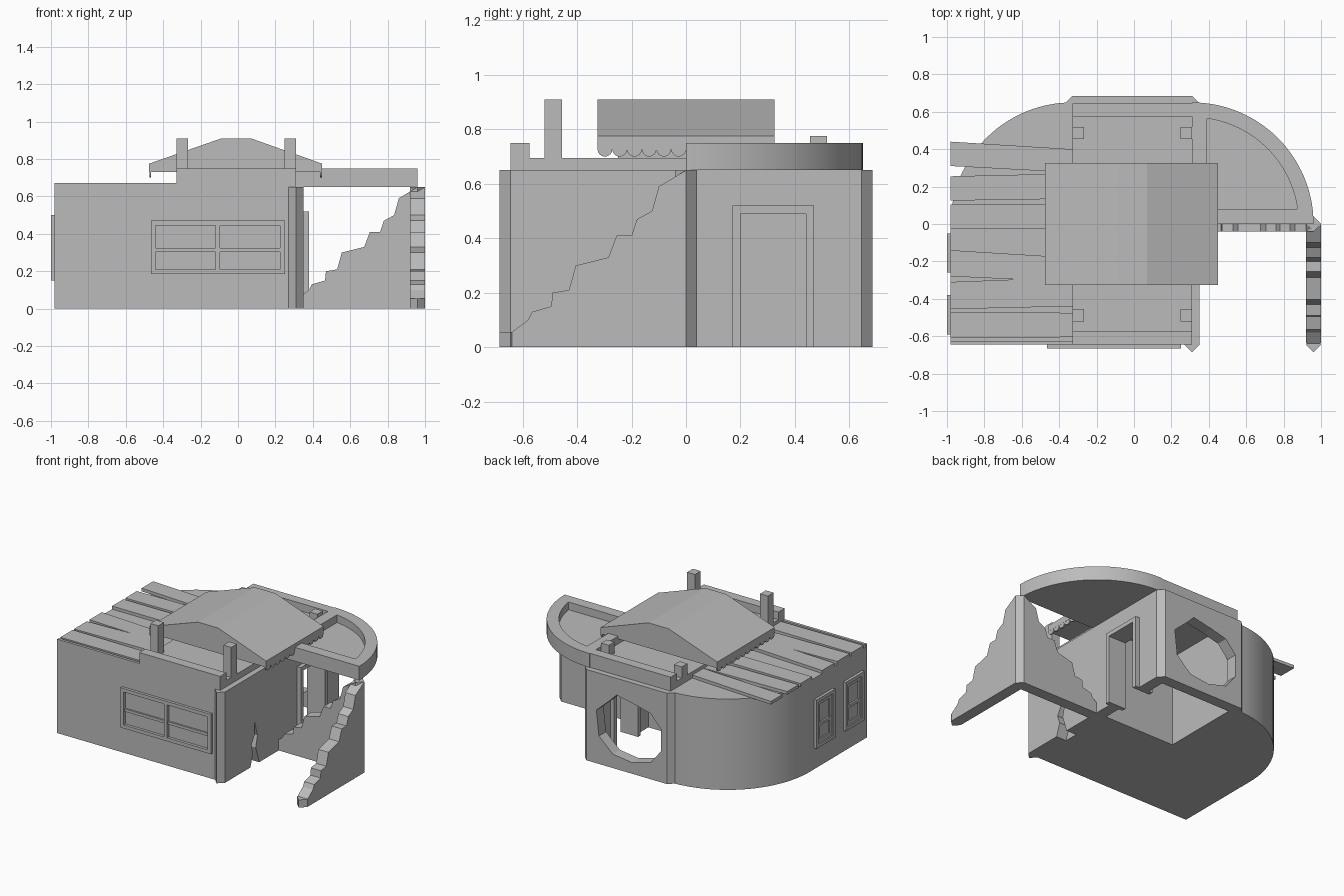
import bpy, bmesh, math
from mathutils import Vector

if "Cube" in bpy.data.objects:
    bpy.data.objects.remove(bpy.data.objects["Cube"], do_unlink=True)

stone = bpy.data.materials.new("grey stone")
stone.use_nodes = True
GREY = (0.5, 0.5, 0.5, 1)
stone.diffuse_color = GREY
stone.node_tree.nodes["Principled BSDF"].inputs["Base Color"].default_value = GREY


def plate(name, loops, axis, a, b, smooth=False):
    """Extrude flat outlines (the second one is a hole) along an axis from a to b."""
    place = {"x": lambda u, v: (a, u, v),
             "y": lambda u, v: (u, a, v),
             "z": lambda u, v: (u, v, a)}[axis]
    shift = Vector([(b - a) * (axis == k) for k in "xyz"])
    bm = bmesh.new()
    edges = []
    for loop in loops:
        vs = [bm.verts.new(place(u, v)) for u, v in loop]
        edges += [bm.edges.new((vs[i - 1], vs[i])) for i in range(len(vs))]
    if len(loops) == 1:
        bm.faces.new(vs)
    else:
        bmesh.ops.triangle_fill(bm, edges=edges, use_beauty=True)
    ext = bmesh.ops.extrude_face_region(bm, geom=bm.faces[:], use_keep_orig=True)
    bmesh.ops.translate(bm, vec=shift, verts=[g for g in ext["geom"] if isinstance(g, bmesh.types.BMVert)])
    bmesh.ops.recalc_face_normals(bm, faces=bm.faces[:])
    mesh = bpy.data.meshes.new(name)
    bm.to_mesh(mesh)
    bm.free()
    mesh.materials.append(stone)
    ob = bpy.data.objects.new(name, mesh)
    bpy.context.collection.objects.link(ob)
    if smooth:
        bpy.ops.object.select_all(action="DESELECT")
        ob.select_set(True)
        bpy.context.view_layer.objects.active = ob
        bpy.ops.object.shade_smooth_by_angle(angle=math.radians(30))
    return ob


def rect(u0, u1, v0, v1):
    return [(u0, v0), (u1, v0), (u1, v1), (u0, v1)]


def box(name, x0, x1, y0, y1, z0, z1):
    return plate(name, [rect(x0, x1, y0, y1)], "z", z0, z1)


def arc(cx, cy, r, start, end, n=28):
    angles = [math.radians(start + (end - start) * i / n) for i in range(n + 1)]
    return [(cx + r * math.cos(t), cy + r * math.sin(t)) for t in angles]


T = 0.04      # half wall thickness
L, R = -0.33, 0.31   # centre block sides
B = 0.645     # half depth
H = 0.65      # wall height

# Solid wing with rounded back corner; the back room is left open
wing = [(-0.98, -B), (R - T, -B), (R - T, -T), (L + T, -T), (L + T, B)]
plate("left_wing", [wing + arc(L, 0, 0.65, 90, 180)], "z", 0, H, True)

# Side wall with crack and doorway
crack = [(-0.36, 0), (-0.33, 0.09), (-0.35, 0.15), (-0.31, 0.22), (-0.315, 0.32),
         (-0.28, 0.2), (-0.3, 0.12), (-0.26, 0)]
door = [(0.2, 0), (0.2, 0.49), (0.44, 0.49), (0.44, 0)]
plate("side_wall", [[(-B, 0)] + crack + door + [(B, 0), (B, H), (-B, H)]], "x", R - T, R + T)
plate("door_frame", [[(0.17, 0), (0.17, 0.52), (0.47, 0.52), (0.47, 0)] + door[::-1]],
      "x", R - 0.07, R + 0.07)

# Back wall with a broken hole
hole = [(-0.2, 0.12), (-0.05, 0.08), (0.1, 0.1), (0.21, 0.2), (0.23, 0.38),
        (0.13, 0.47), (0.07, 0.53), (-0.08, 0.5), (-0.2, 0.47), (-0.28, 0.38), (-0.28, 0.22)]
plate("back_wall", [rect(L, R, 0, H), hole], "y", B - T, B + T)
box("room_wall", L, R, -T, T, 0, H)

# Two stepped ruin walls sharing one broken outline
steps = [(-0.64, 0.055), (-0.58, 0.1), (-0.565, 0.13), (-0.495, 0.15), (-0.49, 0.2),
         (-0.43, 0.21), (-0.405, 0.3), (-0.285, 0.33), (-0.255, 0.41), (-0.2, 0.41),
         (-0.18, 0.47), (-0.125, 0.5), (-0.1, 0.59), (0, H), (0, 0), (-0.64, 0)]
plate("ruin_wall_side", [steps], "x", 0.96 - T, 0.96 + T)
plate("ruin_wall_cross", [[(u + 0.96, v) for u, v in steps]], "y", -T, T)

# Pointed wall ends
for x, y, h in [(R, -B, H), (R, B, H), (L, B, H), (0.96, 0, H), (0.96, -B, 0.055)]:
    plate("wall_end", [[(x - T, y), (x, y - T), (x + T, y), (x, y + T)]], "z", 0, h)

# Centre roof deck, parapets and posts
box("roof_deck", L, R, -B, B, H, 0.695)
for y0, y1 in [(-B, -0.575), (0.575, B)]:
    box("parapet", L, R, y0, y1, 0.695, 0.75)
for x in (L, R - 0.062):
    box("front_post", x, x + 0.062, -0.52, -0.455, 0.695, 0.91)
    box("back_post", x, x + 0.062, 0.455, 0.518, 0.695, 0.775)

# Rounded canopy with raised rim
outer = [(R, 0)] + arc(R, 0, 0.65, 0, 90)
plate("canopy_floor", [outer], "z", H, 0.695, True)
inner = [(0.385, 0.08)] + arc(R, 0, 0.57, 8, 82)
plate("canopy_rim", [outer, inner], "z", 0.695, 0.75, True)

# Gabled roof with scalloped eaves
gable = [(-0.475, 0.73), (0.45, 0.73), (0.45, 0.775), (0.07, 0.91), (-0.09, 0.91), (-0.475, 0.775)]
plate("gable_roof", [gable], "y", -0.325, 0.325)
box("roof_support", -0.2, 0.2, -0.25, 0.25, 0.695, 0.73)
count = 12
r = 0.325 / count
scallops = [(-0.325, 0.74)]
for i in range(count):
    scallops += arc(-0.325 + r * (2 * i + 1), 0.727, r, 180, 360, 8)[0 if i == 0 else 1:]
scallops.append((0.325, 0.74))
for x in (-0.474, 0.439):
    plate("eave_scallops", [scallops], "x", x, x + 0.01)

# Loose roof planks: low and high edge at the outer end, then at the inner end
planks = [(0.31, 0.44, 0.275, 0.4), (0.125, 0.255, 0.135, 0.27), (-0.025, 0.105, -0.025, 0.105),
          (-0.28, -0.14, -0.31, -0.18), (-0.455, -0.31, -0.44, -0.285),
          (-0.61, -0.47, -0.605, -0.475)]
for a, b, c, d in planks:
    plate("roof_plank", [[(-0.98, a), (L, c), (L, d), (-0.98, b)]], "z", H, 0.672)
box("roof_edge_plank", -0.98, L, -B, -0.625, H, 0.672)


def window(name, axis, face, u0, u1, z0, z1, panes):
    """Raised frame with thinner sashes and a cross bar in each pane."""
    m = 0.025
    step = (u1 - u0 - m) / panes
    for i in range(panes):
        a = u0 + step * i
        b = a + step + m
        plate(name + "_frame", [rect(a, b, z0, z1), rect(a + m, b - m, z0 + m, z1 - m)],
              axis, face, face - 0.02)
        mid = z0 + 0.45 * (z1 - z0)
        plate(name + "_bar", [rect(a + m, b - m, mid - 0.01, mid + 0.01)], axis, face, face - 0.012)
        if axis == "x":
            k = 2 * m
            plate(name + "_sash", [rect(a + m, b - m, z0 + m, z1 - m),
                                   rect(a + k, b - k, z0 + k, z1 - k)], axis, face, face - 0.01)


window("front_window", "y", -B, -0.465, 0.25, 0.185, 0.47, 2)
for u in (-0.26, -0.59):
    window("side_window", "x", -0.98, u, u + 0.21, 0.15, 0.5, 1)
